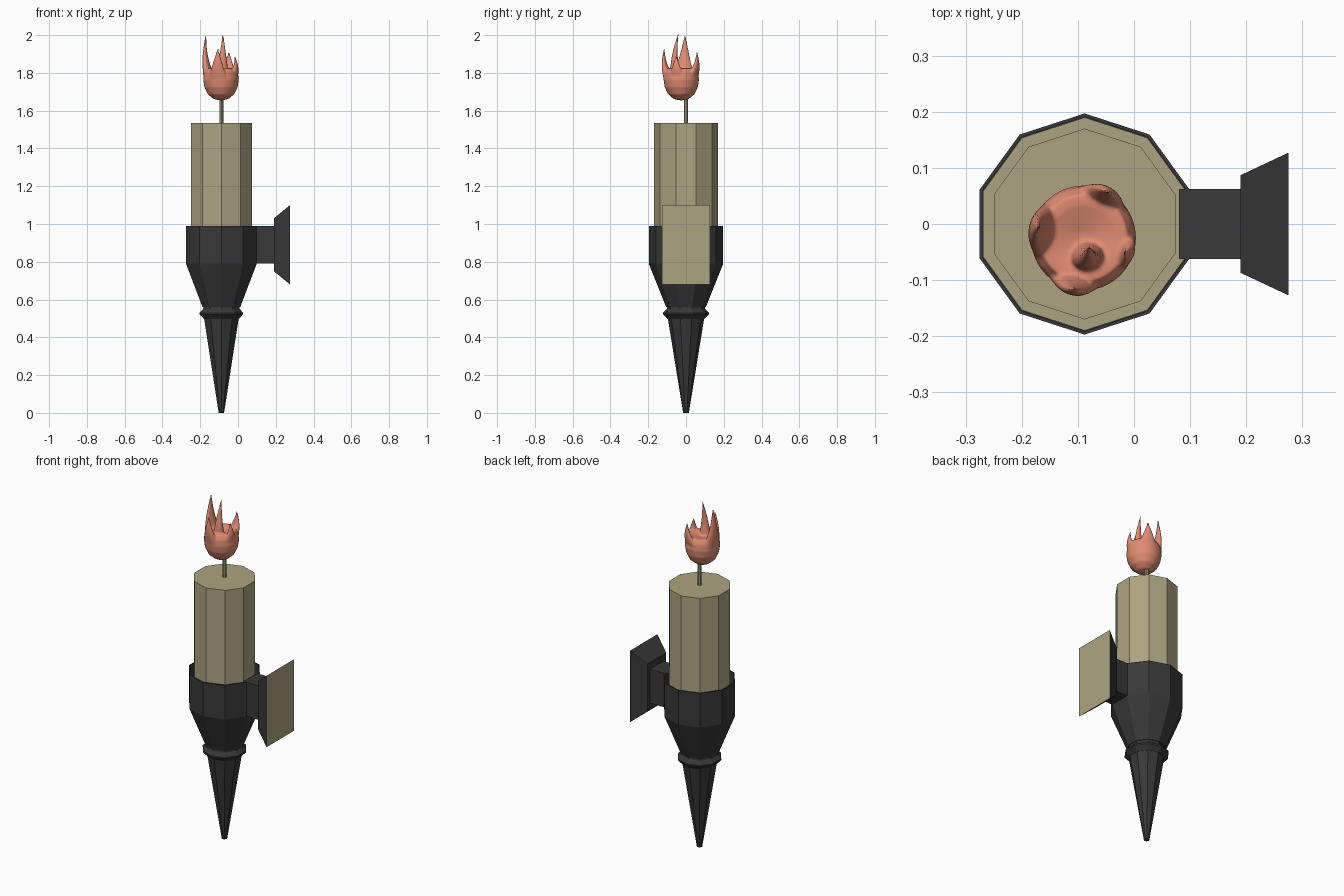
import bpy
import bmesh
from math import sin, cos, pi, atan2
from mathutils import Vector

cube = bpy.data.objects.get("Cube")
if cube:
    bpy.data.objects.remove(cube)

AXIS_X = -0.088


def material(name, rgb):
    m = bpy.data.materials.new(name)
    m.use_nodes = True
    m.diffuse_color = (*rgb, 1)
    m.node_tree.nodes["Principled BSDF"].inputs["Base Color"].default_value = (*rgb, 1)
    return m


iron = material("dark iron", (0.04, 0.04, 0.04))
wax = material("tan wax", (0.42, 0.37, 0.22))
fire = material("orange flame", (0.75, 0.26, 0.17))


def finish(name, bm, *mats):
    bmesh.ops.recalc_face_normals(bm, faces=bm.faces)
    mesh = bpy.data.meshes.new(name)
    bm.to_mesh(mesh)
    bm.free()
    for m in mats:
        mesh.materials.append(m)
    ob = bpy.data.objects.new(name, mesh)
    bpy.context.collection.objects.link(ob)
    return ob


def loft(bm, rings):
    """Skin a list of equal-sized point rings and cap both ends."""
    loops = [[bm.verts.new(p) for p in ring] for ring in rings]
    n = len(loops[0])
    for a, b in zip(loops, loops[1:]):
        for i in range(n):
            j = (i + 1) % n
            bm.faces.new((a[i], a[j], b[j], b[i]))
    bm.faces.new(loops[0][::-1])
    bm.faces.new(loops[-1])


def ring(r, z, sides=10, x=AXIS_X, y=0):
    angles = [pi / 2 + 2 * pi * i / sides for i in range(sides)]
    return [(x + r * cos(a), y + r * sin(a), z) for a in angles]


def lathe(name, profile, mat, sides=10):
    bm = bmesh.new()
    loft(bm, [ring(r, z, sides) for r, z in profile])
    return finish(name, bm, mat)


def rect(x, half_y, z0, z1):
    return [(x, -half_y, z0), (x, half_y, z0), (x, half_y, z1), (x, -half_y, z1)]


# Holder: pointed spike, collar, and a hollow cup
lathe("spike", [(0.015, 0), (0.097, 0.505)], iron)
lathe("collar", [(0.097, 0.497), (0.121, 0.522), (0.121, 0.53), (0.102, 0.55),
                 (0.1, 0.565)], iron)
lathe("cup", [(0.105, 0.56), (0.197, 0.79), (0.197, 0.99), (0.191, 0.99),
              (0.191, 0.8)], iron)
lathe("cup_floor", [(0.19, 0.798), (0.19, 0.805)], wax)

# Candle and wick
lathe("candle", [(0.17, 0.8), (0.17, 1.535)], wax)
lathe("wick", [(0.01, 1.53), (0.01, 1.68)], wax, 8)

# Wall bracket: arm and flared plate with a pale mounting face
bm = bmesh.new()
loft(bm, [rect(0.08, 0.062, 0.79, 0.99), rect(0.195, 0.062, 0.79, 0.99)])
finish("bracket_arm", bm, iron)

bm = bmesh.new()
loft(bm, [rect(0.19, 0.087, 0.75, 1.03), rect(0.275, 0.127, 0.68, 1.1)])
plate = finish("wall_plate", bm, iron, wax)
for face in plate.data.polygons:
    face.material_index = int(face.normal.x > 0.9)

# Flame: rounded bulb with curling tongues, fused into one skin
FX, FY = -0.09, -0.025
bm = bmesh.new()
bulb = [(0.01, 1.655), (0.04, 1.662), (0.07, 1.687), (0.088, 1.725), (0.094, 1.765),
        (0.09, 1.80), (0.078, 1.825), (0.06, 1.825), (0.01, 1.81)]
loft(bm, [ring(r, z, 32, FX, FY) for r, z in bulb])


def tongue(base, tip, width, depth):
    base, tip = Vector(base), Vector(tip)
    a = atan2(base.y - FY, base.x - FX)
    out, side = Vector((cos(a), sin(a), 0)), Vector((-sin(a), cos(a), 0))
    rings = []
    for k in range(11):
        t = k / 10
        c = base.lerp(tip, t)
        c += out * 0.012 * sin(pi * t)
        s = (1 - t) ** 1.15 + 0.07
        rings.append([c + side * width * s * cos(q) + out * depth * s * sin(q)
                      for q in (2 * pi * i / 12 for i in range(12))])
    loft(bm, rings)


tongue((-0.152, -0.015, 1.77), (-0.17, -0.005, 2.0), 0.055, 0.028)
tongue((-0.085, -0.055, 1.77), (-0.08, -0.04, 2.01), 0.036, 0.03)
tongue((-0.105, -0.09, 1.77), (-0.106, -0.115, 1.93), 0.05, 0.026)
tongue((-0.065, 0.03, 1.77), (-0.048, 0.058, 1.91), 0.055, 0.026)
tongue((-0.03, -0.045, 1.77), (-0.017, -0.05, 1.89), 0.045, 0.024)
flame = finish("flame", bm, fire)
remesh = flame.modifiers.new("fuse", "REMESH")
remesh.mode = "VOXEL"
remesh.voxel_size = 0.004
remesh.use_smooth_shade = True
smooth = flame.modifiers.new("soften", "SMOOTH")
smooth.factor = 0.5
smooth.iterations = 5
